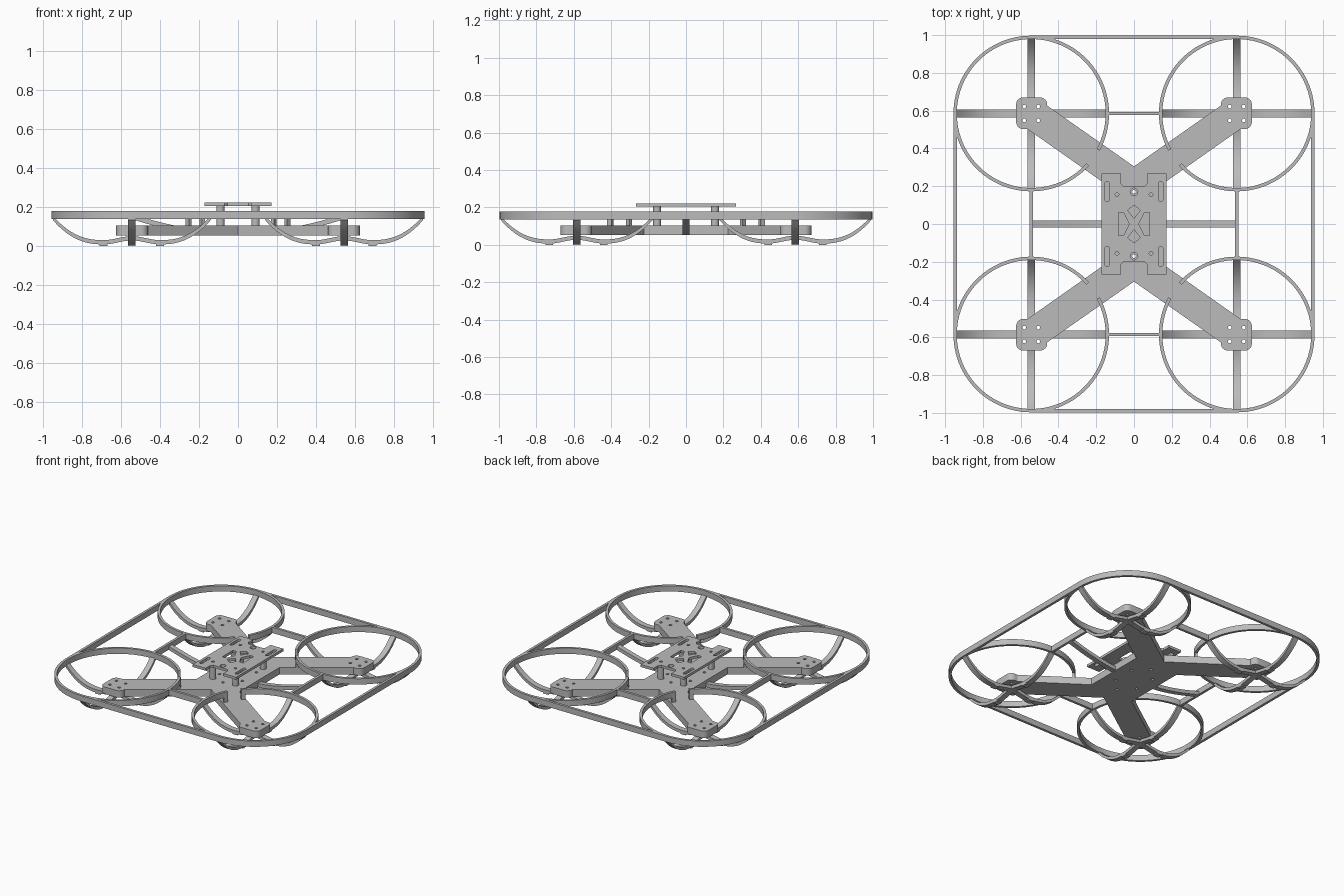
import bpy, bmesh, math
from mathutils import Vector

cube = bpy.data.objects.get("Cube")
if cube:
    bpy.data.objects.remove(cube, do_unlink=True)

grey = bpy.data.materials.new("plain_grey")
grey.use_nodes = True
colour = (0.5, 0.5, 0.5, 1)
grey.diffuse_color = colour
grey.node_tree.nodes["Principled BSDF"].inputs["Base Color"].default_value = colour

CX, CY, R, WALL = 0.544, 0.585, 0.412, 0.018   # guard ring centre, radius, wall
Z0, Z1 = 0.136, 0.177                          # guard height range
CORNERS = [(sx, sy) for sx in (1, -1) for sy in (1, -1)]
SIDE = {1: "left", -1: "right"}
END = {1: "back", -1: "front"}


def finish(obj):
    obj.data.materials.append(grey)
    bpy.ops.object.select_all(action='DESELECT')
    obj.select_set(True)
    bpy.context.view_layer.objects.active = obj
    bpy.ops.object.shade_smooth_by_angle(angle=math.radians(30))
    return obj


def ribbon(name, edge_a, edge_b, depth):
    """Solid strip between two polylines, extruded along depth."""
    bm = bmesh.new()
    depth = Vector(depth)
    rows = []
    for a, b in zip(edge_a, edge_b):
        a, b = Vector(a), Vector(b)
        rows.append([bm.verts.new(p) for p in (a, b, b + depth, a + depth)])
    for r, s in zip(rows, rows[1:]):
        for i in range(4):
            j = (i + 1) % 4
            bm.faces.new((r[i], r[j], s[j], s[i]))
    bm.faces.new(rows[0])
    bm.faces.new(rows[-1])
    bmesh.ops.recalc_face_normals(bm, faces=bm.faces)
    mesh = bpy.data.meshes.new(name)
    bm.to_mesh(mesh)
    bm.free()
    obj = bpy.data.objects.new(name, mesh)
    bpy.context.collection.objects.link(obj)
    return finish(obj)


def box(name, x0, x1, y0, y1, z0, z1):
    return ribbon(name, [(x0, y0, z0), (x1, y0, z0)],
                  [(x0, y1, z0), (x1, y1, z0)], (0, 0, z1 - z0))


def plate(name, loops, z0, z1):
    """Flat plate: first loop is the outline, the rest are holes."""
    curve = bpy.data.curves.new(name, 'CURVE')
    curve.dimensions = '2D'
    curve.fill_mode = 'BOTH'
    curve.extrude = (z1 - z0) / 2
    for loop in loops:
        spline = curve.splines.new('POLY')
        spline.points.add(len(loop) - 1)
        for point, (x, y) in zip(spline.points, loop):
            point.co = (x, y, 0, 1)
        spline.use_cyclic_u = True
    obj = bpy.data.objects.new(name, curve)
    obj.location.z = (z0 + z1) / 2
    bpy.context.collection.objects.link(obj)
    bpy.ops.object.select_all(action='DESELECT')
    obj.select_set(True)
    bpy.context.view_layer.objects.active = obj
    bpy.ops.object.convert(target='MESH')
    return finish(bpy.context.object)


def arc(x, y, r, start, end, n):
    angles = [math.radians(start + (end - start) * i / n) for i in range(n + 1)]
    return [(x + r * math.cos(a), y + r * math.sin(a)) for a in angles]


def circle(x, y, r, n=20):
    return arc(x, y, r, 0, 360, n)[:-1]


def slot(x, y, r, half):
    return arc(x, y + half, r, 0, 180, 8) + arc(x, y - half, r, 180, 360, 8)


def four_way(quarter):
    """Close an outline from its +x +y quarter, which runs from side to back."""
    back = [(-x, y) for x, y in reversed(quarter) if x > 0]
    upper = quarter + back
    return upper + [(-x, -y) for x, y in upper]


# X-shaped lower plate with motor pads
quarter = [(0.17, 0.225), (0.565, 0.503)]
quarter += arc(0.587, 0.540, 0.037, -90, 0, 6)
quarter += arc(0.587, 0.633, 0.037, 0, 90, 6)
quarter += arc(0.497, 0.633, 0.037, 90, 180, 6)
quarter += [(0.46, 0.627), (0, 0.305)]
loops = [four_way(quarter)]
for sx, sy in CORNERS:
    loops += [circle(sx * (CX + dx), sy * (CY + dy), 0.01, 12)
              for dx in (-0.037, 0.037) for dy in (-0.037, 0.037)]
    loops.append(circle(sx * 0.09, sy * 0.08, 0.01, 12))
loops += [circle(0, sy * 0.17, 0.01, 12) for sy in (1, -1)]
plate("arm_plate", loops, 0.053, 0.103)

# Upper deck with slots, screw holes and centre cutouts
quarter = [(0.172, 0.13), (0.172, 0.268), (0.07, 0.268), (0.07, 0.215), (0.055, 0.2)]
loops = [four_way(quarter)]
for sx, sy in CORNERS:
    loops.append(circle(sx * 0.09, sy * 0.155, 0.01, 12))
    loops.append(slot(sx * 0.142, sy * 0.172, 0.012, 0.042))
for s in (1, -1):
    loops.append(circle(0, s * 0.17, 0.02))
    loops.append([(0, s * 0.1), (0.034, s * 0.072), (0, s * 0.03), (-0.034, s * 0.072)])
    loops.append([(s * 0.083, 0.06), (s * 0.055, 0.06), (s * 0.025, 0),
                  (s * 0.055, -0.06), (s * 0.083, -0.06)])
plate("upper_deck", loops, 0.204, 0.222)

# Hollow standoffs between plate and deck
for sx, sy in CORNERS:
    plate(f"standoff_{END[sy]}_{SIDE[sx]}",
          [circle(sx * 0.09, sy * 0.155, 0.021), circle(sx * 0.09, sy * 0.155, 0.01, 12)],
          0.1, 0.205)


def ring_part(name, sx, sy, start, end, n, z0, z1):
    def edge(r):
        return [(sx * x, sy * y, z0) for x, y in arc(CX, CY, r, start, end, n)]
    ribbon(name, edge(R), edge(R - WALL), (0, 0, z1 - z0))


def leg_height(d):
    """Centre height of the curved leg at distance d from the motor."""
    d = abs(d)
    if d < 0.145:
        return 0.018 + 0.01 * (1 + math.cos(math.pi * d / 0.145))
    return 0.018 + 0.125 * ((d - 0.145) / 0.26) ** 2.4


# Propeller guards: open ring, end posts, crossed curved legs, feet
HALF = 0.02
for sx, sy in CORNERS:
    tag = f"{END[sy]}_{SIDE[sx]}"
    ring_part(f"guard_ring_{tag}", sx, sy, 222, 568.5, 96, Z0, Z1)
    ring_part(f"guard_post_a_{tag}", sx, sy, 222, 226, 3, 0.1, Z0)
    ring_part(f"guard_post_b_{tag}", sx, sy, 204.5, 208.5, 3, 0.1, Z0)
    x, y = sx * CX, sy * CY
    path = [(-0.405 + 0.81 * i / 48) for i in range(49)]
    low = [(d, leg_height(d) - 0.011) for d in path]
    high = [(d, leg_height(d) + 0.011) for d in path]
    ribbon(f"leg_across_{tag}", [(x + d, y - HALF, z) for d, z in low],
           [(x + d, y - HALF, z) for d, z in high], (0, 2 * HALF, 0))
    ribbon(f"leg_along_{tag}", [(x - HALF, y + d, z) for d, z in low],
           [(x - HALF, y + d, z) for d, z in high], (2 * HALF, 0, 0))
    for i, (dx, dy) in enumerate([(0.145, 0), (-0.145, 0), (0, 0.145), (0, -0.145)]):
        fx, fy = x + dx, y + dy
        box(f"foot_{i + 1}_{tag}", fx - HALF, fx + HALF, fy - HALF, fy + HALF, 0, 0.02)

# Straight rails joining the rings
OUT = R - WALL
for s in (1, -1):
    ya, yb = sorted((s * (CY + OUT), s * (CY + R)))
    box(f"outer_rail_{END[s]}", -CX, CX, ya, yb, Z0, Z1)
    xa, xb = sorted((s * (CX + OUT), s * (CX + R)))
    box(f"outer_rail_{SIDE[s]}", xa, xb, -CY, CY, Z0, Z1)
    inner = CX - R + 0.005
    box(f"inner_rail_{END[s]}", -inner, inner, s * CY - 0.009, s * CY + 0.009, Z0, Z1)
    inner = CY - R + 0.005
    box(f"inner_rail_{SIDE[s]}", s * CX - 0.009, s * CX + 0.009, -inner, inner, Z0, Z1)

    # Curved brace from the inner rail down to the arm plate
    brace = []
    for i in range(17):
        t = i / 16
        brace.append((s * (0.165 + 0.379 * t), -0.018, 0.056 + 0.08 * t ** 1.5))
    top = [(x, y, z + 0.026) for x, y, z in brace]
    ribbon(f"brace_{SIDE[s]}", brace, top, (0, 0.036, 0))
